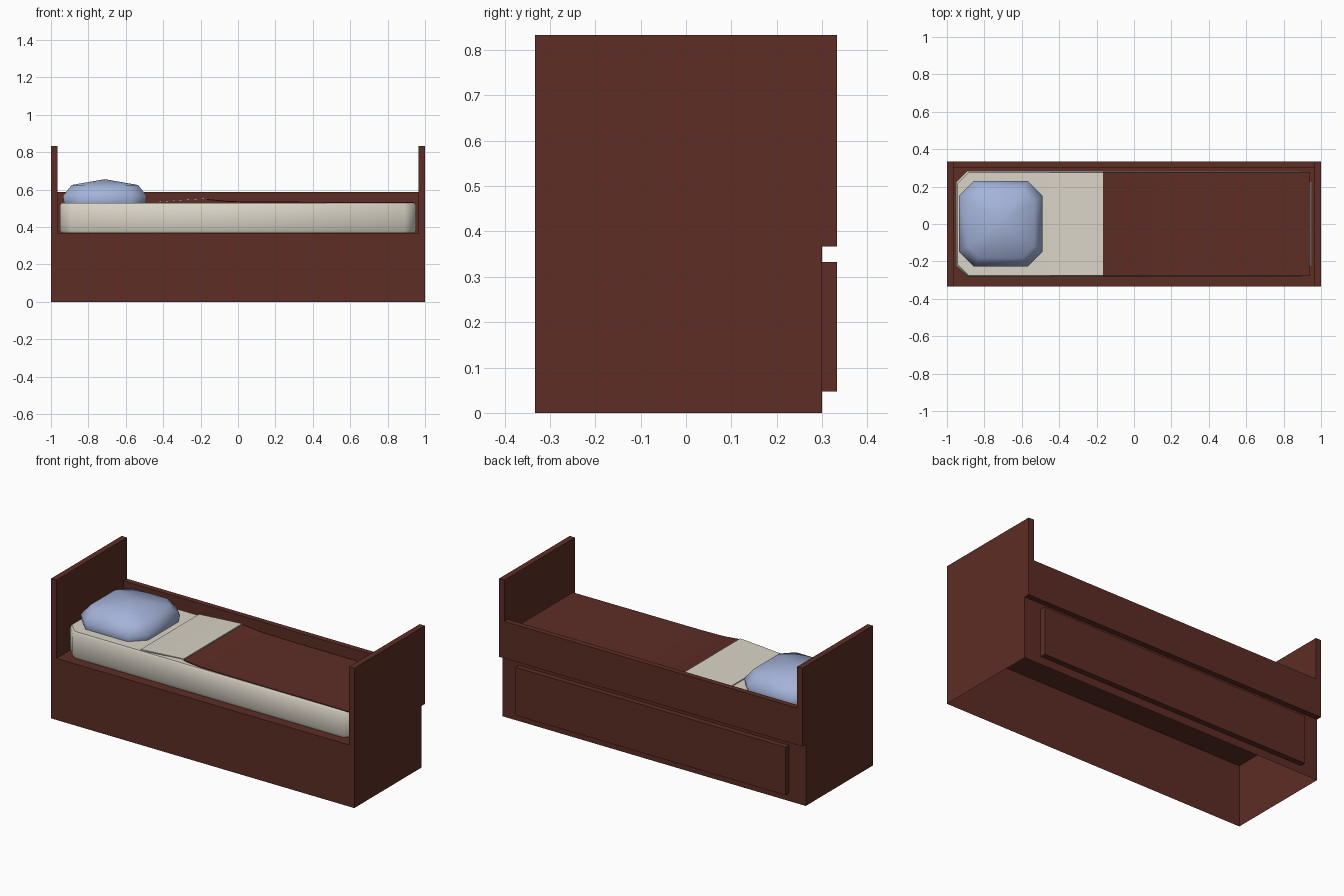
import bpy, bmesh, math

if "Cube" in bpy.data.objects:
    bpy.data.objects.remove(bpy.data.objects["Cube"])


def material(name, rgb):
    m = bpy.data.materials.new(name)
    m.diffuse_color = (*rgb, 1)
    m.use_nodes = True
    m.node_tree.nodes["Principled BSDF"].inputs["Base Color"].default_value = m.diffuse_color
    return m


wood = material("dark red wood", (0.110, 0.026, 0.018))
cream = material("cream linen", (0.70, 0.66, 0.57))
blue = material("pale blue", (0.37, 0.45, 0.69))


def finish(name, bm, mat, smooth=None):
    bmesh.ops.recalc_face_normals(bm, faces=bm.faces)
    me = bpy.data.meshes.new(name)
    bm.to_mesh(me)
    bm.free()
    me.materials.append(mat)
    ob = bpy.data.objects.new(name, me)
    bpy.context.collection.objects.link(ob)
    if smooth:
        bpy.ops.object.select_all(action='DESELECT')
        ob.select_set(True)
        bpy.context.view_layer.objects.active = ob
        bpy.ops.object.shade_smooth_by_angle(angle=math.radians(smooth))
    return ob


def box(name, lo, hi, mat, open_bottom=False):
    bm = bmesh.new()
    bmesh.ops.create_cube(bm, size=1)
    for v in bm.verts:
        v.co = [lo[i] + (v.co[i] + 0.5) * (hi[i] - lo[i]) for i in range(3)]
    if open_bottom:
        low = min(bm.faces, key=lambda f: f.calc_center_median().z)
        bmesh.ops.delete(bm, geom=[low], context='FACES')
    return finish(name, bm, mat)


def octagon_loft(name, centre, rings, mat, apex=None, smooth=40):
    """Stack chamfered rectangles given as (half x, half y, chamfer, z)."""
    cx, cy = centre
    bm = bmesh.new()
    loops = []
    for a, b, c, z in rings:
        pts = [(a, c - b), (a, b - c), (a - c, b), (c - a, b),
               (-a, b - c), (-a, c - b), (c - a, -b), (a - c, -b)]
        loops.append([bm.verts.new((cx + x, cy + y, z)) for x, y in pts])
    for p, q in zip(loops, loops[1:]):
        for i in range(8):
            j = (i + 1) % 8
            bm.faces.new((p[i], p[j], q[j], q[i]))
    bm.faces.new(loops[0])
    if apex is None:
        bm.faces.new(loops[-1])
    else:
        tip = bm.verts.new((cx, cy, apex))
        for i in range(8):
            bm.faces.new((loops[-1][i], loops[-1][(i + 1) % 8], tip))
    return finish(name, bm, mat, smooth)


def sheet(name, profile, half_y, thick, mat):
    """Thin cloth with an x-z profile, extruded along y."""
    bm = bmesh.new()
    outline = profile + [(x, z + thick) for x, z in reversed(profile)]
    f = bm.faces.new([bm.verts.new((x, -half_y, z)) for x, z in outline])
    new = bmesh.ops.extrude_face_region(bm, geom=[f])["geom"]
    for v in new:
        if isinstance(v, bmesh.types.BMVert):
            v.co.y = half_y
    return finish(name, bm, mat)


# Bed frame: hollow base, end boards, back rail and drawer front
box("bed_base", (-1, -0.333, 0), (1, 0.30, 0.367), wood, open_bottom=True)
for name, s in (("headboard", -1), ("footboard", 1)):
    x0, x1 = sorted((s * 0.965, s))
    box(name, (x0, -0.333, 0.367), (x1, 0.333, 0.833), wood)
box("back_rail", (-0.965, 0.30, 0.367), (0.965, 0.333, 0.587), wood)
box("drawer_front", (-0.89, 0.30, 0.047), (0.89, 0.333, 0.333), wood)

# Mattress
octagon_loft("mattress", (0, 0), [
    (0.945, 0.275, 0.06, 0.368), (0.952, 0.282, 0.06, 0.385),
    (0.952, 0.284, 0.06, 0.45), (0.952, 0.282, 0.06, 0.515),
    (0.945, 0.275, 0.06, 0.528)], cream, smooth=50)

# Blanket and its turned-back sheet
sheet("blanket", [(-0.165, 0.545), (-0.05, 0.534), (0.1, 0.531), (0.94, 0.529)],
      0.277, 0.005, wood)
sheet("folded_sheet", [(-0.45, 0.530), (-0.30, 0.541), (-0.165, 0.550)],
      0.275, 0.006, cream)

# Pillow
octagon_loft("pillow", (-0.712, 0.002), [
    (0.218, 0.223, 0.08, 0.528), (0.224, 0.229, 0.08, 0.567),
    (0.178, 0.183, 0.065, 0.625)], blue, apex=0.656, smooth=50)
